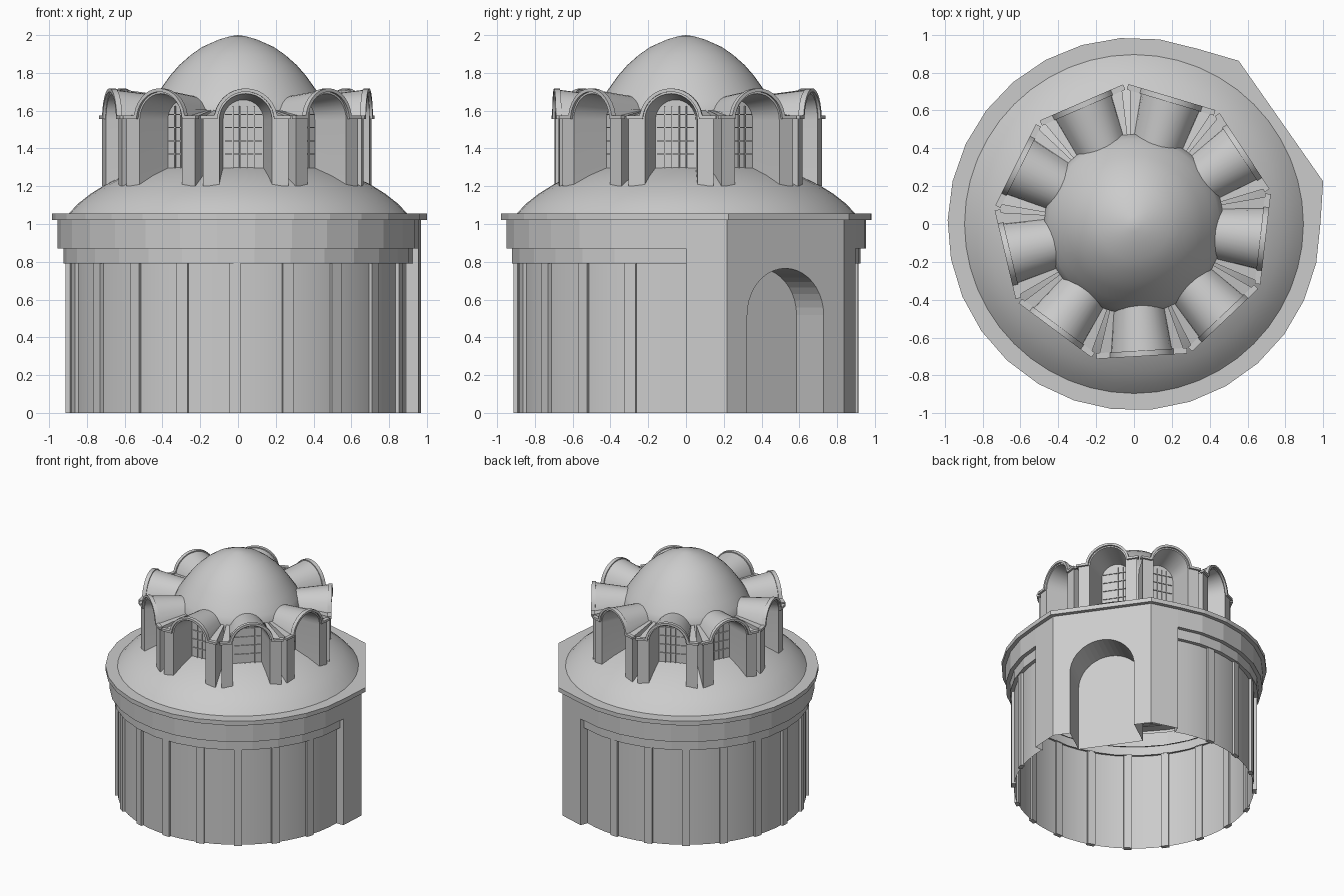
import bpy, bmesh
from math import sin, cos, pi, radians, degrees
from mathutils import Matrix, Vector

if "Cube" in bpy.data.objects:
    bpy.data.objects.remove(bpy.data.objects["Cube"])

DOOR = radians(35)      # direction the flat entrance side faces
BAY0 = radians(33.4)    # direction of the first window bay
BAYS = 9


def finish(name, bm, smooth=None):
    bmesh.ops.remove_doubles(bm, verts=bm.verts, dist=1e-5)
    bmesh.ops.recalc_face_normals(bm, faces=bm.faces)
    me = bpy.data.meshes.new(name)
    bm.to_mesh(me)
    bm.free()
    ob = bpy.data.objects.new(name, me)
    bpy.context.collection.objects.link(ob)
    if smooth:
        bpy.ops.object.select_all(action='DESELECT')
        ob.select_set(True)
        bpy.context.view_layer.objects.active = ob
        bpy.ops.object.shade_smooth_by_angle(angle=radians(smooth))
    return ob


def loft(bm, rings, closed=True, caps=False):
    """Bridge equal-length point rings with quads."""
    vs = [[bm.verts.new(p) for p in r] for r in rings]
    n = len(vs[0])
    for a, b in zip(vs, vs[1:]):
        for i in range(n if closed else n - 1):
            j = (i + 1) % n
            bm.faces.new((a[i], a[j], b[j], b[i]))
    if caps:
        bm.faces.new(vs[0])
        bm.faces.new(vs[-1])
    return vs


def circle(r, z, n, a0=0.0, a1=2 * pi, closed=True):
    m = n if closed else n + 1
    return [(r * cos(a0 + (a1 - a0) * i / n), r * sin(a0 + (a1 - a0) * i / n), z) for i in range(m)]


def lathe(name, profile, n, smooth=None):
    bm = bmesh.new()
    loft(bm, [circle(r, z, n) for r, z in profile])
    return finish(name, bm, smooth)


def box(bm, x0, x1, y0, y1, z0, z1, mat):
    loft(bm, [[mat @ Vector((x, y, z)) for x, y in ((x0, y0), (x1, y0), (x1, y1), (x0, y1))]
              for z in (z0, z1)], caps=True)


def arch(r, zs, n=16):
    """Half circle points (y, z), from -y over the top to +y."""
    return [(-r * cos(pi * i / n), zs + r * sin(pi * i / n)) for i in range(n + 1)]


def turn(a):
    return Matrix.Rotation(a, 4, 'Z')


# Ground plan: circle with a flat-faced corner toward the entrance
HALF, FACE, SIDE = 0.377, 0.918, radians(35)
A0, A1 = DOOR + SIDE, DOOR - SIDE + 2 * pi


def plan(off, z, inner=None):
    pts = circle(0.955 + off, z, 24, A0, A1, closed=False)
    for s in (-1, 1):
        p = turn(DOOR) @ Vector((FACE + off, s * (HALF + off * 0.4), z))
        pts.append(tuple(p))
    if inner:
        pts = [(x * inner / (x * x + y * y) ** .5, y * inner / (x * x + y * y) ** .5, z) for x, y, _ in pts]
    return pts


# Frieze and cornice slab
bm = bmesh.new()
loft(bm, [plan(0, .87, .885), plan(0, .87), plan(0, 1.02), plan(.03, 1.02), plan(.03, 1.055),
          plan(0, 1.055, .87)])
finish("frieze_and_cornice", bm)

# Drum wall shell and the band above it
bm = bmesh.new()
loft(bm, [circle(.893, z, 48, A0, A1, False) for z in (0, .87)], closed=False)
finish("drum_wall", bm, 30)
bm = bmesh.new()
loft(bm, [circle(r, z, 24, A0, A1, False) for r, z in ((.88, .79), (.925, .79), (.925, .87))], closed=False)
finish("lower_band", bm)

# Pilasters around the drum
bm = bmesh.new()
for k in range(3, 18):
    box(bm, .88, .912, -.03, .03, 0, .80, turn(DOOR + radians(18) * k))
finish("pilasters", bm)

# Entrance block with arched recess
M = turn(DOOR)
bm = bmesh.new()
profile = [(-.247, 0)] + arch(.247, .518, 20) + [(.247, 0)]
front = [(-HALF, .87), (-HALF, 0)] + profile + [(HALF, 0), (HALF, .87)]
bm.faces.new([bm.verts.new(M @ Vector((FACE, y, z))) for y, z in front])
vs = loft(bm, [[M @ Vector((x, y, z)) for y, z in profile] for x in (FACE, FACE - .25)], closed=False)
bm.faces.new(vs[1])
for s in (-1, 1):
    edge = [(FACE, s * HALF), (.955 * cos(SIDE), s * .955 * sin(SIDE)), (.885 * cos(SIDE), s * .885 * sin(SIDE))]
    loft(bm, [[M @ Vector((x, y, z)) for x, y in edge] for z in (0, .87)], closed=False)
finish("entrance_block", bm)

# Domes
lathe("lower_dome", [(.90, 1.05), (.85, 1.105), (.78, 1.16), (.70, 1.21), (.60, 1.257), (.50, 1.293),
                     (.44, 1.31)], 48, 40)
lathe("upper_dome", [(.47, 1.28), (.475, 1.60), (.45, 1.655), (.41, 1.715), (.36, 1.785), (.31, 1.842),
                     (.25, 1.895), (.19, 1.937), (.10, 1.977), (.04, 1.994), (0, 2.0)], 48, 40)

# Window bays: tapered vaulted dormers, their trim, and the window bars
bays, trim, bars = bmesh.new(), bmesh.new(), bmesh.new()
SPRING = 1.55


def bay_section(x, hw, rout, rin, shoulder, z0):
    outer = [(-hw, z0), (-hw, shoulder)] + arch(rout, SPRING)
    outer += [(hw, shoulder), (hw, z0)]
    outer += [(rin, z0)] + arch(rin, SPRING)[::-1] + [(-rin, z0)]
    return [Vector((x, y, max(z, shoulder) if 2 <= i <= 18 else z)) for i, (y, z) in enumerate(outer)]


def trim_section(x):
    pts = [(-.24, 1.575)] + [(y, max(z, 1.575)) for y, z in arch(.168, SPRING)] + [(.24, 1.575)]
    pts += [(.24, 1.557)] + [(y, max(z, 1.557)) for y, z in arch(.15, SPRING)[::-1]] + [(-.24, 1.557)]
    return [Vector((x, y, z)) for y, z in pts]


for k in range(BAYS):
    T = turn(BAY0 + k * 2 * pi / BAYS)
    secs = [bay_section(.685, .226, .162, .14, 1.565, 1.2), bay_section(.43, .150, .13, .10, 1.605, 1.27)]
    loft(bays, [[T @ p for p in s] for s in secs], caps=True)
    loft(trim, [[T @ p for p in trim_section(x)] for x in (.67, .70)], caps=True)
    # arched pane set in front of the round wall
    pane = [(-.11, 1.28)] + arch(.11, SPRING) + [(.11, 1.28)]
    bars.faces.new([bars.verts.new(T @ Vector((.478, y, z))) for y, z in pane])
    for y in (-.057, -.019, .019, .057):
        box(bars, .474, .486, y - .003, y + .003, 1.29, 1.625, T)
    for z in (1.37, 1.44, 1.51, 1.58):
        box(bars, .474, .486, -.098, .098, z - .003, z + .003, T)
finish("window_bays", bays, 30)
finish("bay_trim", trim, 30)
finish("window_bars", bars)
